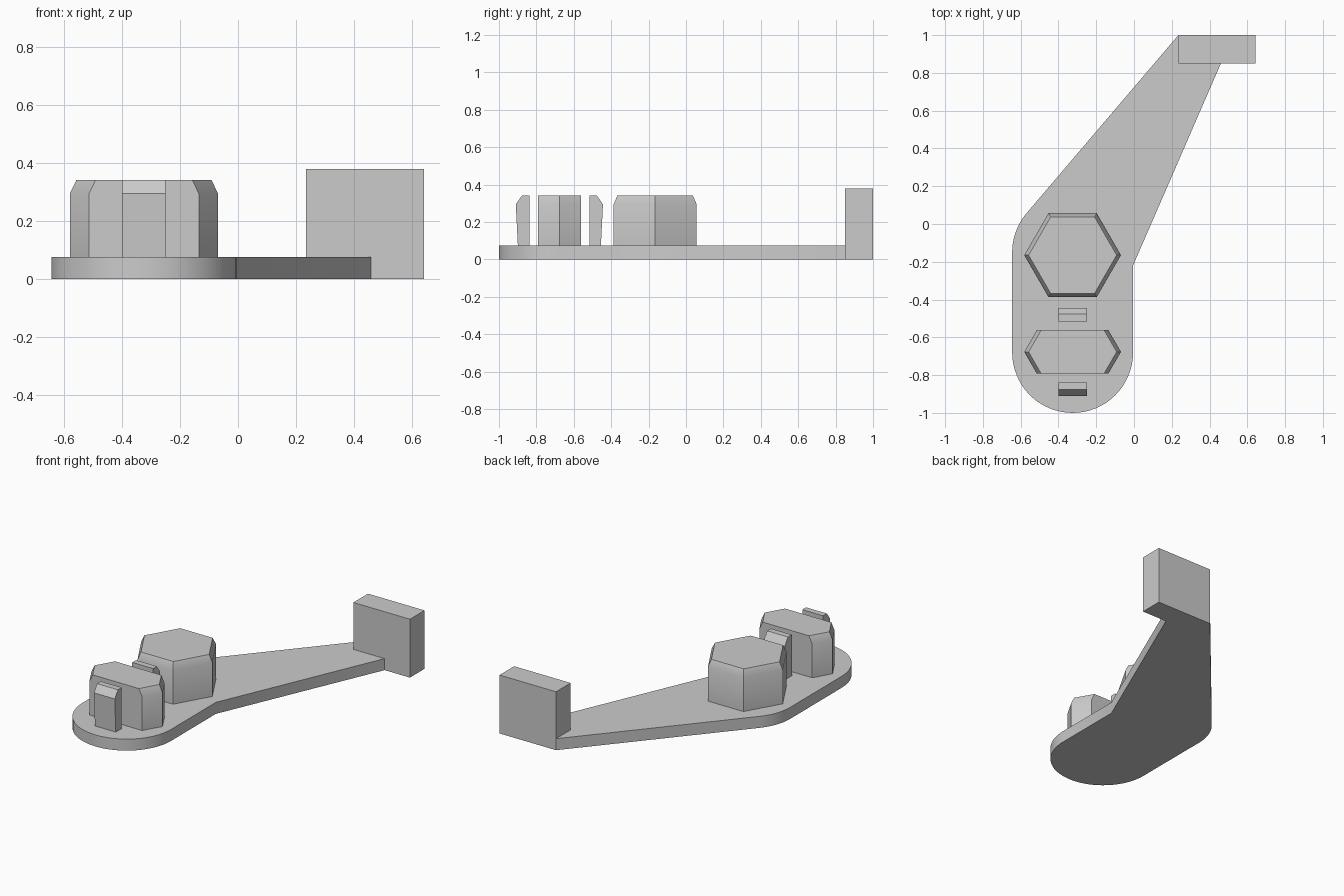
import bpy, bmesh
from math import radians, sin, cos, pi, atan2

cube = bpy.data.objects.get("Cube")
if cube:
    bpy.data.objects.remove(cube, do_unlink=True)

grey = bpy.data.materials.new("plain grey")
grey.use_nodes = True
colour = (0.6, 0.6, 0.6, 1)
grey.diffuse_color = colour
grey.node_tree.nodes["Principled BSDF"].inputs["Base Color"].default_value = colour


def loft(name, rings):
    """Solid through a stack of matching rings of points."""
    bm = bmesh.new()
    loops = [[bm.verts.new(p) for p in ring] for ring in rings]
    n = len(loops[0])
    bm.faces.new(loops[0])
    bm.faces.new(loops[-1])
    for a, b in zip(loops, loops[1:]):
        for i in range(n):
            j = (i + 1) % n
            bm.faces.new((a[i], a[j], b[j], b[i]))
    bmesh.ops.recalc_face_normals(bm, faces=bm.faces)
    mesh = bpy.data.meshes.new(name)
    bm.to_mesh(mesh)
    bm.free()
    mesh.materials.append(grey)
    obj = bpy.data.objects.new(name, mesh)
    bpy.context.collection.objects.link(obj)
    bpy.ops.object.select_all(action='DESELECT')
    obj.select_set(True)
    bpy.context.view_layer.objects.active = obj
    bpy.ops.object.shade_smooth_by_angle(angle=radians(30))
    return obj


def arc(cx, cy, r, start, end, steps):
    angles = [start + (end - start) * i / steps for i in range(steps + 1)]
    return [(cx + r * cos(a), cy + r * sin(a)) for a in angles]


def at_height(points, z):
    return [(x, y, z) for x, y in points]


CX, R = -0.325, 0.32
BASE, TOP, CHAMFER = 0.075, 0.342, 0.295
Y_BIG, Y_SMALL = -0.165, -0.677

# Base plate: rounded foot with an arm tapering to the end block
arm_tangent = atan2(0.96, 0.8) + pi / 2
outline = arc(CX, -0.68, R, 0, -pi, 32)
outline += arc(CX, -0.15, R, pi, arm_tangent, 10)
outline += [(0.235, 1.0), (0.235, 0.85), (0.46, 0.85), (-0.005, -0.22)]
loft("base_plate", [at_height(outline, 0), at_height(outline, BASE)])

# Upright block at the end of the arm
block = [(0.235, 0.85), (0.642, 0.85), (0.642, 1.0), (0.235, 1.0)]
loft("end_block", [at_height(block, 0), at_height(block, 0.38)])


# Hexagonal pegs, the smaller one cut flat at front and back
def hexagon(cy, r, half):
    x = r - half / 3 ** 0.5
    return [(CX + r, cy), (CX + x, cy + half), (CX - x, cy + half),
            (CX - r, cy), (CX - x, cy - half), (CX + x, cy - half)]


def peg(name, cy, half, top_half):
    wide, narrow = hexagon(cy, 0.256, half), hexagon(cy, 0.233, top_half)
    loft(name, [at_height(wide, BASE), at_height(wide, CHAMFER), at_height(narrow, TOP)])


peg("large_hex_peg", Y_BIG, 0.222, 0.202)
peg("cut_hex_peg", Y_SMALL, 0.115, 0.115)

# Snap clips either side of the cut peg
clip = [(0.161, BASE), (0.222, BASE), (0.233, CHAMFER), (0.2, TOP), (0.161, TOP)]
for name, side in (("front_clip", -1), ("back_clip", 1)):
    loft(name, [[(x, Y_SMALL + side * d, z) for d, z in clip]
                for x in (CX - 0.075, CX + 0.075)])
